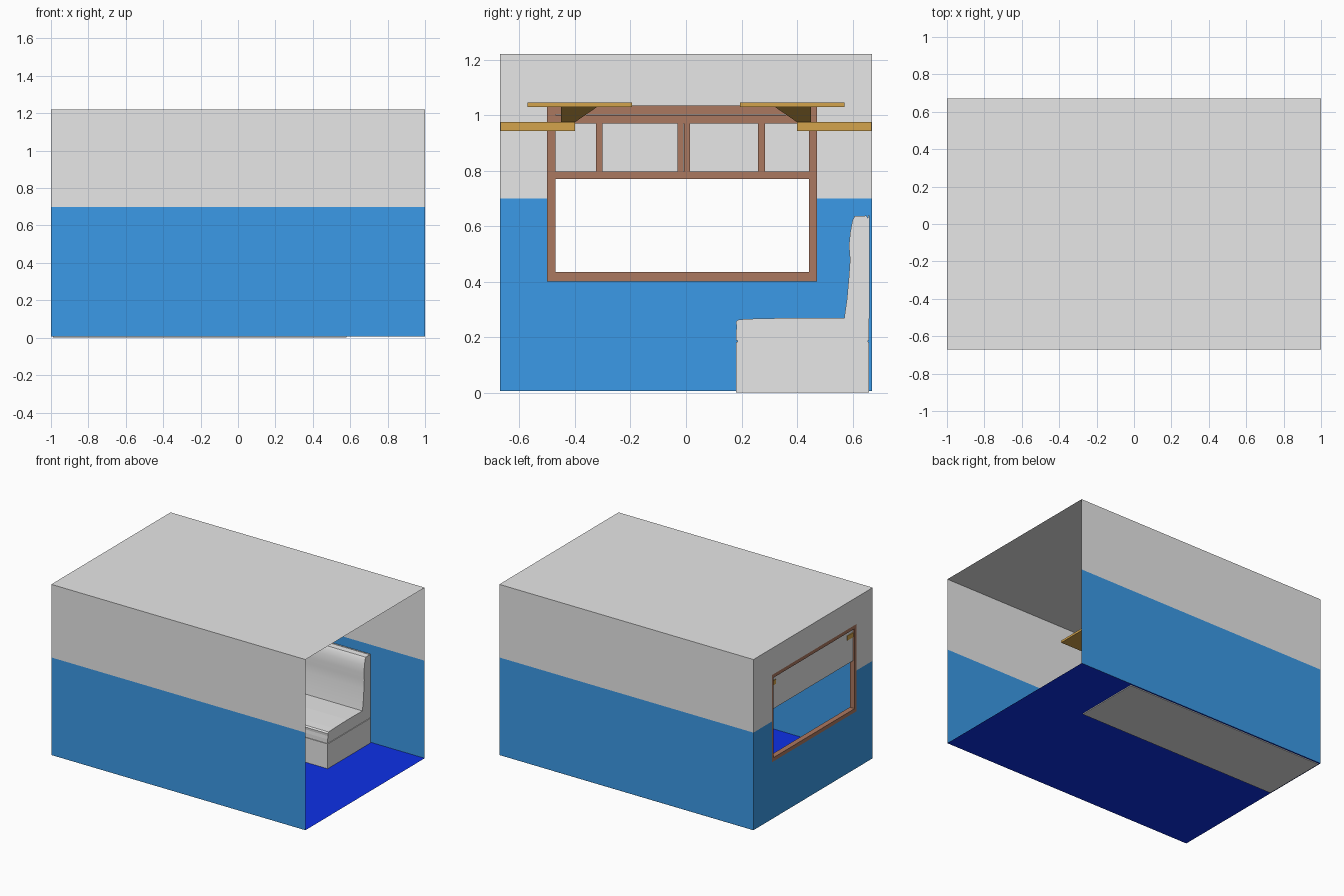
import bpy, bmesh, math

if "Cube" in bpy.data.objects:
    bpy.data.objects.remove(bpy.data.objects["Cube"])


def lin(c):
    c /= 255
    return c / 12.92 if c <= 0.04045 else ((c + 0.055) / 1.055) ** 2.4


def material(name, r, g, b):
    m = bpy.data.materials.new(name)
    m.diffuse_color = (lin(r), lin(g), lin(b), 1)
    m.use_nodes = True
    m.node_tree.nodes["Principled BSDF"].inputs["Base Color"].default_value = m.diffuse_color
    return m


GREY = material("light grey", 231, 231, 231)
BLUE = material("wall blue", 66, 170, 254)
FLOOR = material("floor blue", 16, 54, 254)
BROWN = material("frame brown", 171, 120, 96)
GOLD = material("shelf wood", 212, 164, 76)


def finish(name, bm, mats):
    me = bpy.data.meshes.new(name)
    bm.to_mesh(me)
    bm.free()
    for m in mats:
        me.materials.append(m)
    ob = bpy.data.objects.new(name, me)
    bpy.context.collection.objects.link(ob)
    return ob


def box(name, x, y, z, mat):
    return prism(name, [(y[0], z[0]), (y[1], z[0]), (y[1], z[1]), (y[0], z[1])], x, mat)


def prism(name, pts, x, mat, x_low=None):
    """Extrude a y-z profile along x; x_low gives the +x end of the lowest points."""
    bm = bmesh.new()
    zmin = min(p[1] for p in pts)
    a = [bm.verts.new((x[0], p[0], p[1])) for p in pts]
    b = [bm.verts.new((x_low if x_low is not None and p[1] == zmin else x[1], p[0], p[1]))
         for p in pts]
    bm.faces.new(a)
    bm.faces.new(b)
    n = len(pts)
    for i in range(n):
        j = (i + 1) % n
        bm.faces.new((a[i], a[j], b[j], b[i]))
    bmesh.ops.recalc_face_normals(bm, faces=bm.faces)
    return finish(name, bm, [mat])


def sheet(name, us, vs, place, mats, skip=(), rule=None):
    """Flat grid of quads with optional missing cells."""
    bm = bmesh.new()
    for i in range(len(us) - 1):
        for j in range(len(vs) - 1):
            if (i, j) in skip:
                continue
            c = [(us[i], vs[j]), (us[i + 1], vs[j]), (us[i + 1], vs[j + 1]), (us[i], vs[j + 1])]
            f = bm.faces.new([bm.verts.new(place(*p)) for p in c])
            if rule:
                f.material_index = rule((vs[j] + vs[j + 1]) / 2)
    bmesh.ops.remove_doubles(bm, verts=bm.verts, dist=1e-5)
    return finish(name, bm, mats)


W, H, SPLIT, F = 0.67, 1.22, 0.70, 0.006
by_height = lambda z: 1 if z < SPLIT else 0

# Room shell, open at the +x end
sheet("front_wall", [-1, 1], [F, SPLIT, H], lambda u, v: (u, -W, v), [GREY, BLUE], rule=by_height)
sheet("back_wall", [1, -1], [F, SPLIT, H], lambda u, v: (u, W, v), [GREY, BLUE], rule=by_height)
sheet("end_wall", [W, 0.46, -0.49, -W], [F, 0.41, SPLIT, 1.03, H], lambda u, v: (-1, u, v),
      [GREY, BLUE], skip={(1, 1), (1, 2)}, rule=by_height)
sheet("ceiling", [-1, 1], [-W, W], lambda u, v: (u, v, H), [GREY])
sheet("floor", [-1, 1], [-W, W], lambda u, v: (u, v, F), [FLOOR])

# Window frame, glazing bars and upper panel
fx = (-0.998, -0.96)
box("frame_left", fx, (-0.50, -0.47), (0.40, 1.035), BROWN)
box("frame_right", fx, (0.443, 0.472), (0.40, 1.035), BROWN)
box("frame_sill", fx, (-0.47, 0.443), (0.40, 0.435), BROWN)
box("frame_top", fx, (-0.47, 0.443), (1.003, 1.035), BROWN)
bx = (-0.975, -0.96)
box("frame_rail", bx, (-0.47, 0.443), (0.97, 1.0), BROWN)
box("frame_transom", bx, (-0.47, 0.443), (0.77, 0.797), BROWN)
for k, (a, b) in enumerate([(-0.325, -0.30), (-0.03, -0.009), (-0.007, 0.015), (0.26, 0.285)]):
    box(f"glazing_bar_{k + 1}", bx, (a, b), (0.797, 0.97), BROWN)
box("upper_window_panel", (-0.985, -0.977), (-0.47, 0.443), (0.772, 1.003), GREY)

# Luggage racks, mirrored on both walls
for side, s in (("front", -1), ("back", 1)):
    box(f"{side}_rack_ledge", (-0.99, -0.25), sorted((s * 0.40, s * 0.668)), (0.943, 0.975), GOLD)
    box(f"{side}_rack_shelf", (-0.99, 0.13), sorted((s * 0.195, s * 0.572)), (1.03, 1.045), GOLD)
    prism(f"{side}_rack_bracket",
          [(s * 0.45, 0.975), (s * 0.40, 0.975), (s * 0.32, 1.03), (s * 0.45, 1.03)],
          (-0.98, -0.12), GOLD, x_low=-0.26)

# Bench seat: base, cushion layers and a curved backrest
sx = (-0.99, 0.58)
box("seat_base", sx, (0.18, 0.66), (0, 0.182), GREY)
box("seat_gap", (-0.985, 0.575), (0.185, 0.655), (0.182, 0.188), GREY)
prism("seat_cushion", [(0.18, 0.188), (0.66, 0.188), (0.66, 0.268), (0.40, 0.27),
                       (0.25, 0.267), (0.19, 0.264), (0.18, 0.256), (0.182, 0.238),
                       (0.18, 0.215)], sx, GREY)
back = prism("seat_back", [(0.57, 0.268), (0.58, 0.34), (0.587, 0.42), (0.591, 0.48),
                           (0.587, 0.53), (0.592, 0.58), (0.60, 0.622), (0.608, 0.636),
                           (0.65, 0.638), (0.655, 0.63), (0.655, 0.268)], sx, GREY)
box("seat_back_board", sx, (0.655, 0.662), (0.268, 0.638), GREY)
bpy.context.view_layer.objects.active = back
back.select_set(True)
bpy.ops.object.shade_smooth_by_angle(angle=math.radians(30))
